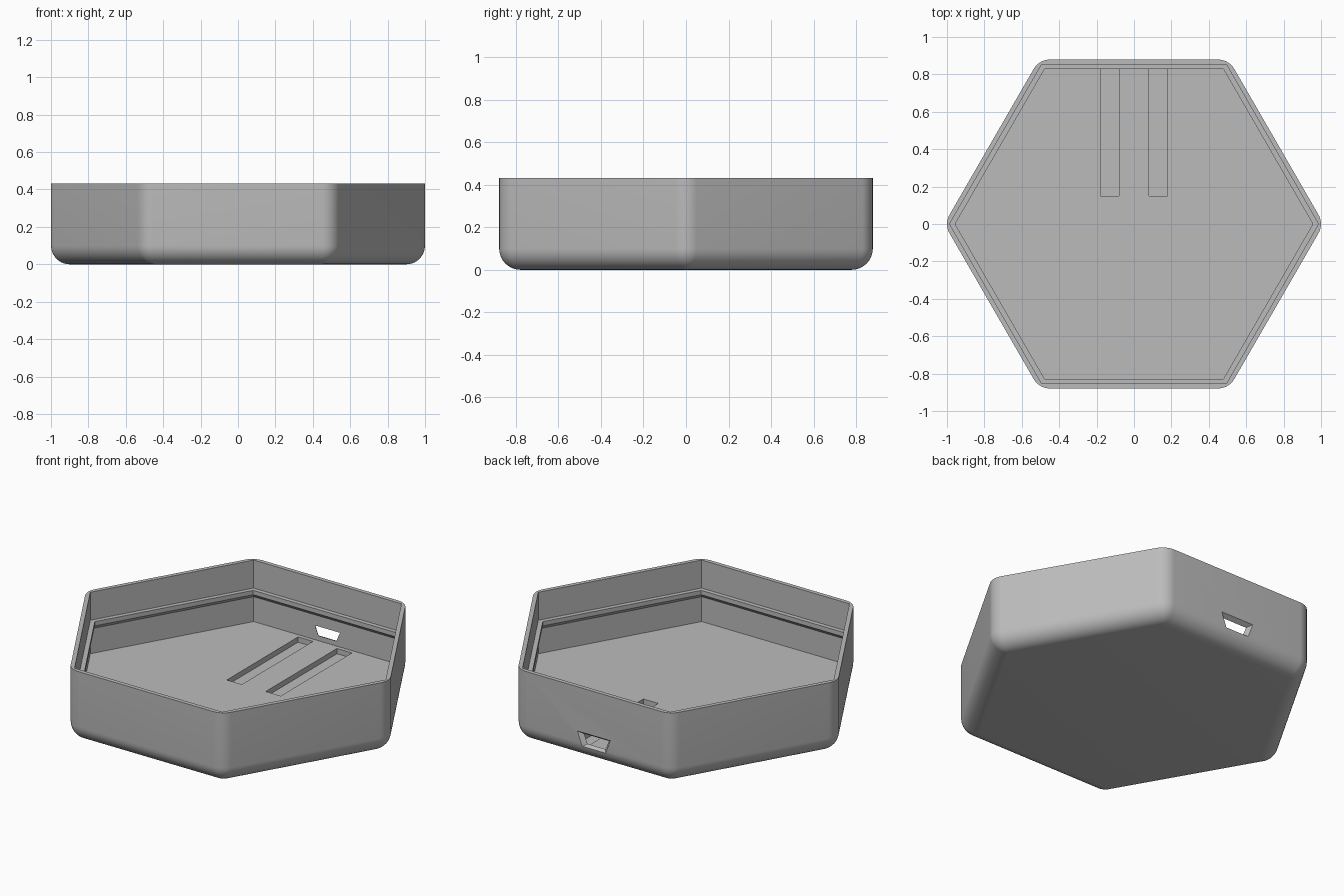
import bpy, bmesh
from math import sin, cos, pi, radians
from mathutils import Vector

if "Cube" in bpy.data.objects:
    bpy.data.objects.remove(bpy.data.objects["Cube"], do_unlink=True)

grey = bpy.data.materials.new("plain_grey")
grey.use_nodes = True
colour = (0.5, 0.5, 0.5, 1)
grey.diffuse_color = colour
grey.node_tree.nodes["Principled BSDF"].inputs["Base Color"].default_value = colour

HEIGHT, APOTHEM, ROUND = 0.433, 0.879, 0.1
FLOOR, SLOT_BASE = 0.062, 0.03
WALL, LIP = 0.854, 0.828          # inner wall and lip apothems
LEDGE, LIP_BASE = 0.264, 0.238
STEPS = 10


def hexagon(apothem, radius, z):
    """Hexagonal ring with rounded corners."""
    reach = (apothem - radius) / cos(pi / 6)
    ring = []
    for corner in range(6):
        mid = corner * pi / 3
        for i in range(STEPS + 1):
            a = mid + (i / STEPS - 0.5) * pi / 3
            ring.append((reach * cos(mid) + radius * cos(a),
                         reach * sin(mid) + radius * sin(a), z))
    return ring


def loft(name, rings):
    """Closed solid skinned through rings of equal point count."""
    bm = bmesh.new()
    loops = [[bm.verts.new(p) for p in ring] for ring in rings]
    n = len(loops[0])
    for low, high in zip(loops, loops[1:]):
        for i in range(n):
            j = (i + 1) % n
            bm.faces.new((low[i], low[j], high[j], high[i]))
    bm.faces.new(loops[0][::-1])
    bm.faces.new(loops[-1])
    bmesh.ops.remove_doubles(bm, verts=bm.verts, dist=1e-5)
    bmesh.ops.recalc_face_normals(bm, faces=bm.faces)
    mesh = bpy.data.meshes.new(name)
    bm.to_mesh(mesh)
    bm.free()
    mesh.materials.append(grey)
    obj = bpy.data.objects.new(name, mesh)
    bpy.context.collection.objects.link(obj)
    return obj


def cut(target, cutter):
    """Subtract a cutter and discard it."""
    cutter.hide_render = True
    mod = target.modifiers.new("cut", 'BOOLEAN')
    mod.operation, mod.solver, mod.object = 'DIFFERENCE', 'EXACT', cutter
    bpy.context.view_layer.objects.active = target
    bpy.ops.object.modifier_apply(modifier=mod.name)
    bpy.data.objects.remove(cutter, do_unlink=True)


# Outer shell with a rounded bottom edge
profile = []
for i in range(STEPS + 1):
    a = i / STEPS * pi / 2
    inset = ROUND * (1 - sin(a))
    profile.append((APOTHEM - inset, ROUND - inset, ROUND * (1 - cos(a))))
profile.append((APOTHEM, ROUND, HEIGHT))

# Inner wall, ledge, chamfered lip and floor
profile += [(WALL, 0, HEIGHT), (WALL, 0, LEDGE), (LIP, 0, LEDGE),
            (LIP, 0, LIP_BASE), (WALL, 0, LIP_BASE - (WALL - LIP)), (WALL, 0, FLOOR)]
tray = loft("hexagonal_tray", [hexagon(*p) for p in profile])

# Two floor slots
for side in (-1, 1):
    x0, x1 = side * 0.08, side * 0.18
    rect = [(x0, 0.15), (x1, 0.15), (x1, 0.83), (x0, 0.83)]
    cut(tray, loft("slot_cutter", [[(x, y, z) for x, y in rect]
                                   for z in (SLOT_BASE, FLOOR + 0.05)]))


# Tapered port through the back wall
def port(y, top, bottom, z0, z1):
    return [Vector(p) for p in ((-bottom, y, z0), (bottom, y, z0), (top, y, z1), (-top, y, z1))]


inner = port(WALL, 0.083, 0.06, 0.092, 0.148)
outer = port(APOTHEM, 0.11, 0.078, 0.08, 0.166)
cut(tray, loft("port_cutter", [[a.lerp(b, t) for a, b in zip(inner, outer)]
                               for t in (-0.4, 1.4)]))

# Smooth roundings, crisp edges
bpy.ops.object.select_all(action='DESELECT')
tray.select_set(True)
bpy.context.view_layer.objects.active = tray
bpy.ops.object.shade_smooth_by_angle(angle=radians(25))
